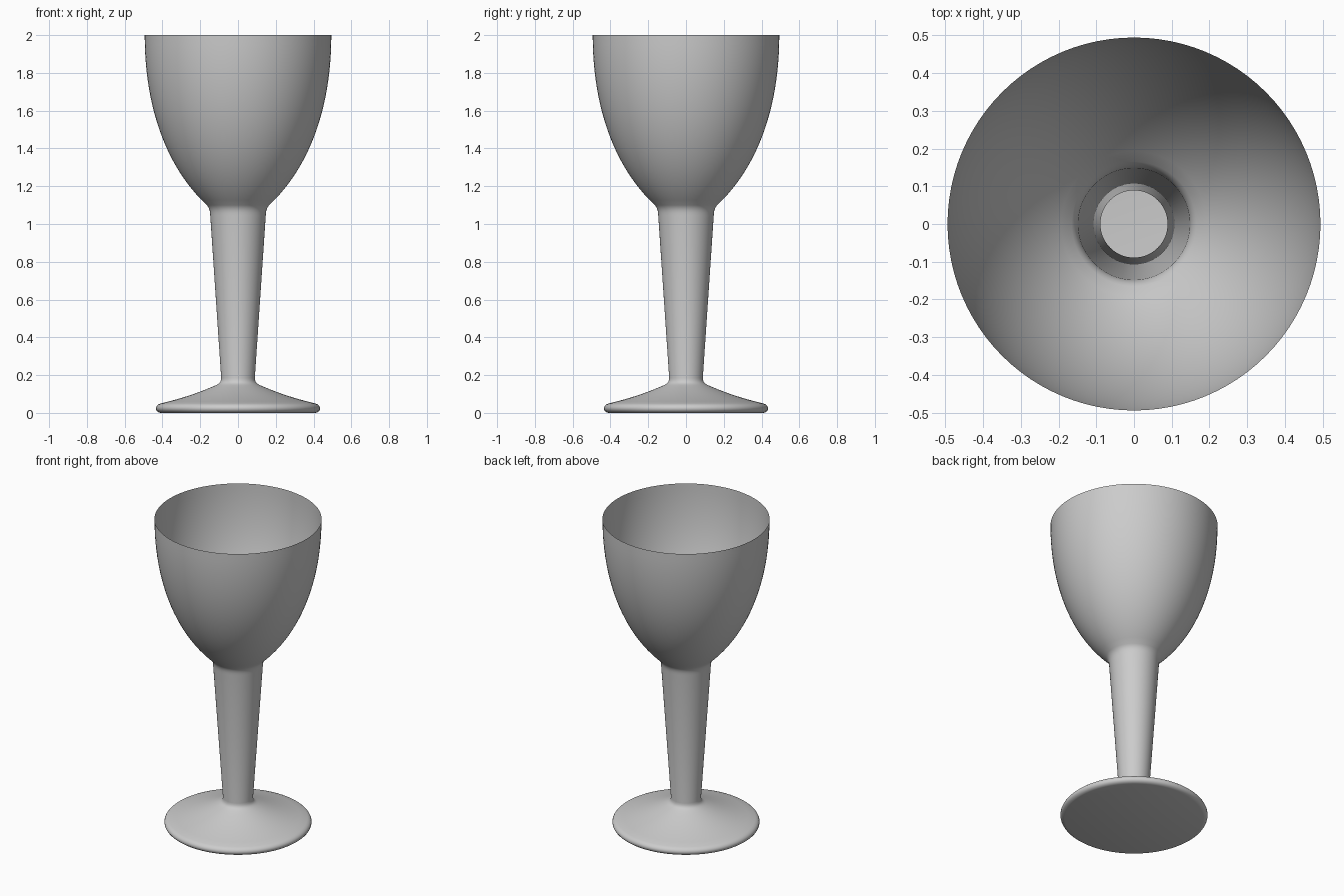
import bpy, bmesh, math
from mathutils import Vector
from mathutils.geometry import interpolate_bezier

cube = bpy.data.objects.get("Cube")
if cube:
    bpy.data.objects.remove(cube, do_unlink=True)

grey = bpy.data.materials.new("light_grey")
grey.use_nodes = True
colour = (0.6, 0.6, 0.6, 1)
grey.diffuse_color = colour
grey.node_tree.nodes["Principled BSDF"].inputs["Base Color"].default_value = colour


def arc(*points, steps):
    """Bezier through (radius, height) points: start, two handles, end."""
    a, ha, hb, b = [Vector((r, 0, z)) for r, z in points]
    return list(interpolate_bezier(a, ha, hb, b, steps))


# Foot: flat underside, rounded rim, then a concave flare up to the stem
profile = [Vector((0, 0, 0))]
profile += arc((0.41, 0), (0.442, 0.005), (0.445, 0.04), (0.41, 0.05), steps=8)
profile += arc((0.41, 0.05), (0.28, 0.08), (0.19, 0.115), (0.12, 0.145), steps=10)[1:]
profile += arc((0.12, 0.145), (0.10, 0.155), (0.09, 0.16), (0.089, 0.185), steps=6)[1:]
# Hollow tapering stem
profile += [Vector((0.147, 0, 1.045))]
# Neck and bowl, open at the rim
profile += arc((0.147, 1.045), (0.148, 1.07), (0.152, 1.085), (0.165, 1.10), steps=6)[1:]
profile += arc((0.165, 1.10), (0.38, 1.30), (0.494, 1.62), (0.494, 2), steps=24)[1:]

# Spin the profile into one thin shell
bm = bmesh.new()
verts = [bm.verts.new(p) for p in profile]
edges = [bm.edges.new(pair) for pair in zip(verts, verts[1:])]
bmesh.ops.spin(bm, geom=verts + edges, cent=(0, 0, 0), axis=(0, 0, 1),
               angle=math.tau, steps=96, use_merge=True)
bmesh.ops.remove_doubles(bm, verts=bm.verts, dist=0.0001)
bmesh.ops.recalc_face_normals(bm, faces=bm.faces)
# Keep the outside of the open shell facing outward
bm.faces.ensure_lookup_table()
outer = max(bm.faces, key=lambda f: f.calc_center_median().z)
if outer.normal.dot(outer.calc_center_median() * Vector((1, 1, 0))) < 0:
    bmesh.ops.reverse_faces(bm, faces=bm.faces)

mesh = bpy.data.meshes.new("goblet")
bm.to_mesh(mesh)
bm.free()
mesh.materials.append(grey)
goblet = bpy.data.objects.new("goblet", mesh)
bpy.context.collection.objects.link(goblet)

bpy.context.view_layer.objects.active = goblet
goblet.select_set(True)
bpy.ops.object.shade_smooth_by_angle(angle=math.radians(40))
